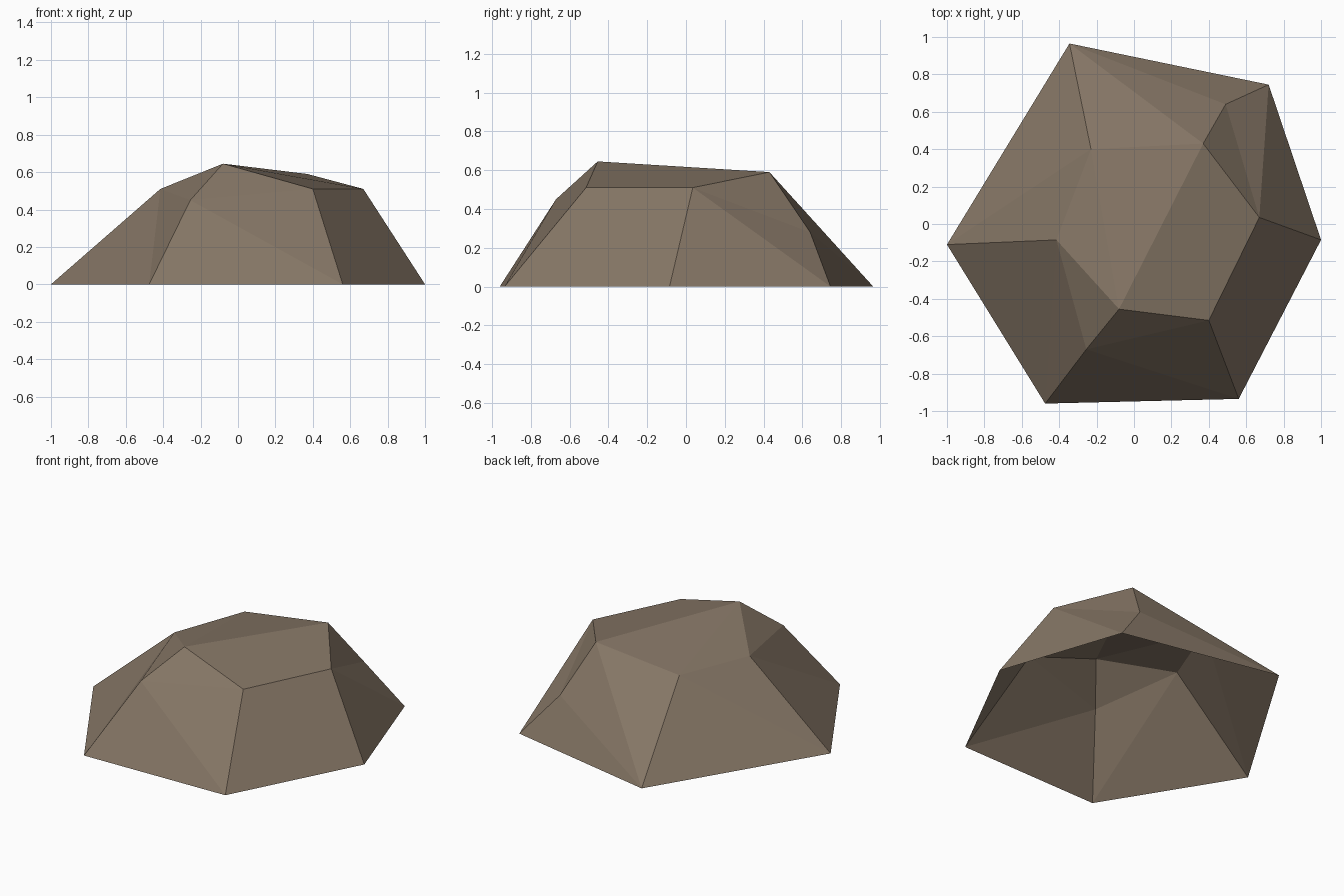
import bpy, bmesh

if "Cube" in bpy.data.objects:
    bpy.data.objects.remove(bpy.data.objects["Cube"])

# Outline on the ground (counter-clockwise from the left) and the upper facet corners
points = {
    "A": (-1.0, -0.11, 0), "B": (-0.475, -0.96, 0), "C": (0.56, -0.935, 0),
    "D": (1.0, -0.085, 0), "E": (0.72, 0.745, 0), "F": (-0.345, 0.965, 0),
    "G": (-0.415, -0.085, 0.51), "H": (-0.255, -0.67, 0.45),
    "I": (-0.08, -0.455, 0.645), "J": (0.40, -0.515, 0.51),
    "K": (0.67, 0.035, 0.51), "L": (0.37, 0.43, 0.59),
    "M": (0.49, 0.64, 0.28), "N": (-0.23, 0.40, 0.515),
}
# Facets of the open-bottomed shell, each a loop of corner names
sides = "ABG BHG BCH HCJ CDKJ DEK KEM EFM MFL LFN FAN AGN"
top = "GHI HJI IJKL KML ILN GIN"

bm = bmesh.new()
corner = {name: bm.verts.new(co) for name, co in points.items()}
for loop in (sides + " " + top).split():
    bm.faces.new([corner[c] for c in loop])
bmesh.ops.recalc_face_normals(bm, faces=bm.faces)
# Open shell: make sure the normals point outward
if sum(f.normal.z * f.calc_area() for f in bm.faces) < 0:
    bmesh.ops.reverse_faces(bm, faces=bm.faces)

mesh = bpy.data.meshes.new("rock")
bm.to_mesh(mesh)
bm.free()

# Single brown stone colour
stone = bpy.data.materials.new("brown stone")
stone.diffuse_color = (0.235, 0.18, 0.13, 1)
stone.use_nodes = True
stone.node_tree.nodes["Principled BSDF"].inputs["Base Color"].default_value = stone.diffuse_color
mesh.materials.append(stone)
rock = bpy.data.objects.new("rock", mesh)
bpy.context.collection.objects.link(rock)
